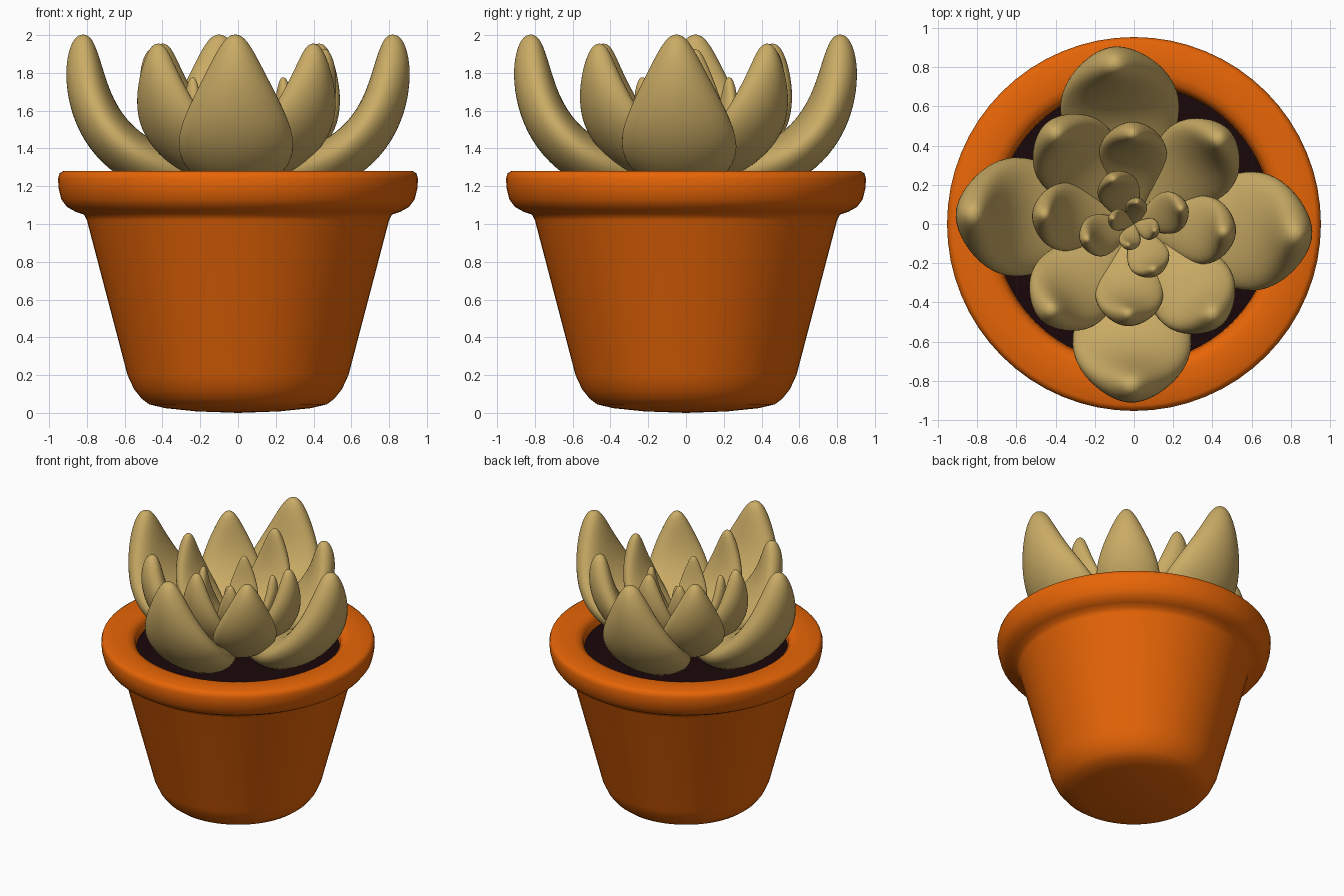
import bpy, bmesh, math
from mathutils import Vector

if "Cube" in bpy.data.objects:
    bpy.data.objects.remove(bpy.data.objects["Cube"])


def material(name, rgb):
    m = bpy.data.materials.new(name)
    m.diffuse_color = (*rgb, 1)
    m.use_nodes = True
    m.node_tree.nodes["Principled BSDF"].inputs["Base Color"].default_value = m.diffuse_color
    return m


TERRACOTTA = material("terracotta orange", (0.80, 0.13, 0.002))
SOIL = material("dark soil", (0.010, 0.002, 0.003))
LEAF = material("dusty tan leaf", (0.59, 0.41, 0.13))


def finish(bm, name, mat, angle=50):
    bmesh.ops.recalc_face_normals(bm, faces=bm.faces)
    me = bpy.data.meshes.new(name)
    bm.to_mesh(me)
    bm.free()
    me.materials.append(mat)
    ob = bpy.data.objects.new(name, me)
    bpy.context.collection.objects.link(ob)
    bpy.ops.object.select_all(action='DESELECT')
    ob.select_set(True)
    bpy.context.view_layer.objects.active = ob
    bpy.ops.object.shade_smooth_by_angle(angle=math.radians(angle))
    return ob


def lathe(name, profile, mat, segs=64):
    """Spin a (radius, z) profile round the z axis."""
    bm = bmesh.new()
    vs = [bm.verts.new((r, 0, z)) for r, z in profile]
    es = [bm.edges.new(p) for p in zip(vs, vs[1:])]
    bmesh.ops.spin(bm, geom=vs + es, cent=(0, 0, 0), axis=(0, 0, 1),
                   angle=math.tau, steps=segs, use_duplicate=False)
    bmesh.ops.remove_doubles(bm, verts=bm.verts, dist=1e-4)
    return finish(bm, name, mat)


# Pot: rounded foot, tapered wall, rolled rim and inner wall
lathe("pot", [(0, 0.0), (0.22, 0.008), (0.385, 0.025), (0.47, 0.045), (0.51, 0.075),
              (0.55, 0.125), (0.585, 0.20), (0.80, 1.02), (0.815, 1.05), (0.86, 1.065),
              (0.905, 1.09), (0.935, 1.13), (0.95, 1.19), (0.953, 1.24), (0.945, 1.268),
              (0.925, 1.28), (0.78, 1.28), (0.74, 1.27), (0.715, 1.24), (0.70, 1.12)],
      TERRACOTTA)

# Soil surface
lathe("soil", [(0, 1.21), (0.4, 1.205), (0.71, 1.19)], SOIL)

# Leaf outline: (position along leaf, relative width, relative thickness)
OUTLINE = [(0, 0.16, 0.45), (0.15, 0.64, 0.9), (0.3, 0.97, 1.05), (0.45, 1.09, 1.06),
           (0.6, 1.01, 1.02), (0.74, 0.79, 0.94), (0.86, 0.53, 0.82),
           (0.94, 0.33, 0.62), (0.985, 0.17, 0.36)]
RING = 12


def leaf(name, azimuth, p0, p1, p2, half_w, half_t):
    """Fleshy leaf along a quadratic curve of (radius, z) points."""
    a = math.radians(azimuth)
    out, side = Vector((math.cos(a), math.sin(a), 0)), Vector((-math.sin(a), math.cos(a), 0))
    p0, p1, p2 = (out * r + Vector((0, 0, z)) for r, z in (p0, p1, p2))
    bm = bmesh.new()
    rings = []
    for t, w, d in OUTLINE:
        c = p0 * (1 - t) ** 2 + p1 * 2 * t * (1 - t) + p2 * t * t
        tangent = ((p1 - p0) * (1 - t) + (p2 - p1) * t).normalized()
        inward = tangent.cross(side)
        ring = []
        for i in range(RING):
            u = math.tau * i / RING
            cup = 0.10 * half_w * w * (math.cos(u) ** 2 - 0.4)
            ring.append(bm.verts.new(c + side * (half_w * w * math.cos(u))
                                     + inward * (half_t * d * math.sin(u) + cup)))
        rings.append(ring)
    for lo, hi in zip(rings, rings[1:]):
        for i in range(RING):
            j = (i + 1) % RING
            bm.faces.new((lo[i], lo[j], hi[j], hi[i]))
    bm.faces.new(rings[0])
    tip = bm.verts.new(p2)
    for i in range(RING):
        bm.faces.new((rings[-1][i], rings[-1][(i + 1) % RING], tip))
    ob = finish(bm, name, LEAF, 180)
    ob.modifiers.new("smooth", 'SUBSURF').levels = 2


# Rosette tiers from outside to centre
TIERS = [
    ("outer", (-3.5, 97, 176.5, 269), (0.05, 1.24), (0.85, 1.235), (0.82, 2.01), 0.30, 0.128),
    ("second", (45, 131, 226, 311), (0.03, 1.25), (0.66, 1.40), (0.605, 1.96), 0.22, 0.098),
    ("third", (-5, 91, 174, 266), (0.02, 1.26), (0.52, 1.41), (0.455, 1.93), 0.172, 0.075),
    ("fourth", (18, 115, 198, 293), (0.01, 1.29), (0.28, 1.44), (0.25, 1.78), 0.107, 0.046),
    ("centre", (-18, 82, 165, 255), (0, 1.33), (0.13, 1.42), (0.11, 1.62), 0.055, 0.028),
]
for tier, azimuths, *shape in TIERS:
    for n, az in enumerate(azimuths):
        leaf(f"{tier}_leaf_{n + 1}", az, *shape)
